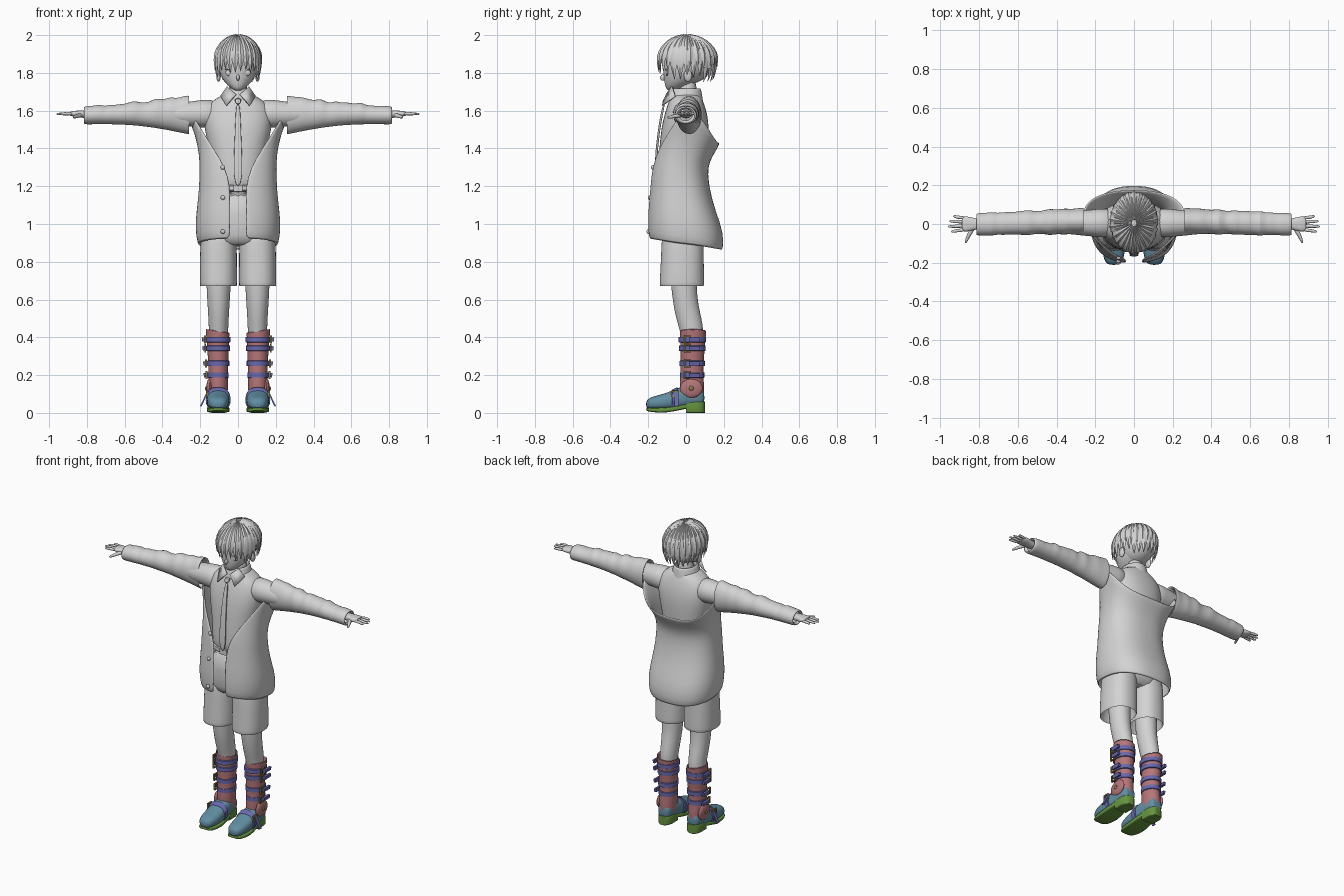
import bpy, bmesh, math, random
from mathutils import Vector, Matrix

random.seed(4)
if "Cube" in bpy.data.objects:
    bpy.data.objects.remove(bpy.data.objects["Cube"])


def material(name, *rgb):
    m = bpy.data.materials.new(name)
    m.use_nodes = True
    m.diffuse_color = (*rgb, 1)
    m.node_tree.nodes["Principled BSDF"].inputs["Base Color"].default_value = (*rgb, 1)
    return m


GREY = material("plain grey", .65, .65, .65)
PINK = material("dusty pink leather", .46, .18, .19)
BLUE = material("violet blue strap", .14, .14, .42)
TEAL = material("teal leather", .12, .27, .36)
GREEN = material("green sole", .13, .3, .05)
OLIVE = material("olive buckle", .25, .21, .06)
SIDES = (("left", 1), ("right", -1))
built = []


def finish(name, bm, mat, sub=0):
    bmesh.ops.recalc_face_normals(bm, faces=bm.faces)
    mesh = bpy.data.meshes.new(name)
    bm.to_mesh(mesh)
    bm.free()
    mesh.materials.append(mat)
    ob = bpy.data.objects.new(name, mesh)
    bpy.context.scene.collection.objects.link(ob)
    if sub:
        ob.modifiers.new("smooth", 'SUBSURF').levels = sub
        ob.modifiers["smooth"].render_levels = sub
    built.append(ob)
    return ob


def power(c, e):
    return math.copysign(abs(c) ** (2 / e), c)


def bridge(bm, rows, closed=True):
    for lower, upper in zip(rows, rows[1:]):
        n = len(lower)
        for i in range(n if closed else n - 1):
            j = (i + 1) % n
            bm.faces.new((lower[i], lower[j], upper[j], upper[i]))


def loft(name, rings, mat, axis="z", s=1, e=2, n=24, caps=True, sub=1):
    """Rings are (position on axis, centre a, centre b, radius a, radius b)."""
    bm = bmesh.new()
    rows = []
    for p, ca, cb, ra, rb in rings:
        row = []
        for i in range(n):
            t = math.tau * i / n
            a, b = ca + ra * power(math.cos(t), e), cb + rb * power(math.sin(t), e)
            x, y, z = {"z": (a, b, p), "x": (p, a, b), "y": (a, p, b)}[axis]
            row.append(bm.verts.new((x * s, y, z)))
        rows.append(row)
    bridge(bm, rows)
    if caps:
        bm.faces.new(rows[0])
        bm.faces.new(rows[-1])
    return finish(name, bm, mat, sub)


def ball(name, loc, radii, mat, s=1):
    bm = bmesh.new()
    bmesh.ops.create_uvsphere(bm, u_segments=20, v_segments=12, radius=1)
    loc = Vector((loc[0] * s, loc[1], loc[2]))
    bmesh.ops.transform(bm, verts=bm.verts, matrix=Matrix.LocRotScale(loc, None, Vector(radii)))
    return finish(name, bm, mat)


def box(name, loc, size, mat, s=1, tilt=0):
    bm = bmesh.new()
    bmesh.ops.create_cube(bm, size=1)
    turn = Matrix.Rotation(tilt * s, 3, "Y").to_quaternion()
    loc = Vector((loc[0] * s, loc[1], loc[2]))
    bmesh.ops.transform(bm, verts=bm.verts, matrix=Matrix.LocRotScale(loc, turn, Vector(size)))
    return finish(name, bm, mat)


def frame(name, loc, width, height, mat, s=1):
    """Rectangular buckle facing sideways."""
    for part, dy, dz, sy, sz in (("front", -1, 0, 0, 1), ("back", 1, 0, 0, 1),
                                 ("top", 0, 1, 1, 0), ("bottom", 0, -1, 1, 0)):
        box(f"{name}_{part}", (loc[0], loc[1] + dy * width / 2, loc[2] + dz * height / 2),
            (.01, .007 + sy * width, .007 + sz * height), mat, s)


# Head and face
loft("head", [(1.705, 0, -.075, .015, .02), (1.72, 0, -.058, .04, .05), (1.75, 0, -.035, .072, .08),
              (1.79, 0, -.01, .097, .11), (1.84, 0, 0, .105, .12), (1.9, 0, 0, .105, .125),
              (1.95, 0, 0, .08, .1), (1.97, 0, 0, .04, .05)], GREY)
loft("neck", [(1.6, 0, .01, .06, .055), (1.68, 0, .005, .05, .05), (1.77, 0, .01, .05, .05)], GREY)
ball("nose", (0, -.122, 1.775), (.009, .015, .016), GREY)
for side, s in SIDES:
    ball(side + "_eye", (.045, -.1, 1.8), (.022, .008, .016), GREY, s)
    box(side + "_eyelash", (.045, -.108, 1.818), (.045, .008, .005), GREY, s)
    ball(side + "_ear", (.103, .01, 1.785), (.012, .022, .032), GREY, s)

# Hair cap with the face left open, then tapered locks
CROWN = Vector((0, .005, 1.868))
bm = bmesh.new()
bmesh.ops.create_uvsphere(bm, u_segments=32, v_segments=20, radius=1)
bmesh.ops.transform(bm, verts=bm.verts, matrix=Matrix.LocRotScale(CROWN, None, Vector((.114, .142, .128))))
bmesh.ops.delete(bm, geom=[v for v in bm.verts if v.co.z < 1.85 and v.co.y < -.015], context='VERTS')
finish("hair_cap", bm, GREY)


def lock(bm, angle, end, width, lift):
    rows = []
    out = Vector((math.cos(angle), math.sin(angle), 0))
    across = Vector((-out.y, out.x, 0))
    steps = 9
    for k in range(steps + 1):
        t = k / steps
        phi = .12 + (end - .12) * t
        bulge = math.sin(min(phi, 1.57 + (phi - 1.57) * .5)) * (1 + lift * t)
        mid = CROWN + Vector((.114 * bulge * out.x, .147 * bulge * out.y, .129 * math.cos(phi)))
        w = width * (math.sin(phi) if phi < 1.5 else 1) * min(1, (1 - t) * 2.6 + .03)
        thick = .009 * min(1, (1 - t) * 3 + .1)
        normal = (mid - CROWN).normalized()
        rows.append([bm.verts.new(c) for c in (mid + across * w, mid + normal * thick,
                                              mid - across * w, mid - normal * thick)])
    bridge(bm, rows)
    bm.faces.new(rows[0])
    bm.faces.new(rows[-1])


bm = bmesh.new()
count = 26
for i in range(count):
    angle = math.tau * i / count
    frontness = -math.sin(angle)
    end = 2.05 if frontness > .6 else 2.4 if frontness > -.5 else 2.6
    lock(bm, angle, end + random.uniform(-.12, .12), .023, .05)
    if frontness < .2:
        lock(bm, angle + .12, random.uniform(1.8, 2.1), .022, .1)
finish("hair_locks", bm, GREY)

# Shirt, collar and tie
loft("shirt_body", [(1.17, 0, -.015, .128, .115), (1.21, 0, -.02, .14, .13), (1.28, 0, -.02, .138, .13),
                    (1.4, 0, -.012, .155, .13), (1.5, 0, -.005, .178, .128), (1.58, 0, 0, .185, .115),
                    (1.64, 0, 0, .16, .095), (1.68, 0, 0, .09, .08), (1.69, 0, 0, .06, .06)], GREY, e=2.3)
loft("collar_band", [(1.655, 0, -.005, .09, .095), (1.71, 0, 0, .07, .082), (1.725, 0, 0, .062, .074),
                     (1.69, 0, 0, .058, .07)], GREY, caps=False)
for side, s in SIDES:
    bm = bmesh.new()
    corners = ((.008, -.1, 1.685), (.055, -.07, 1.725), (.09, -.055, 1.675), (.06, -.122, 1.625))
    bm.faces.new([bm.verts.new((x * s, y, z)) for x, y, z in corners])
    finish(side + "_collar_wing", bm, GREY).modifiers.new("thickness", 'SOLIDIFY').thickness = .008
    loft(side + "_shirt_sleeve", [(.1, .005, 1.58, .08, .08), (.18, .005, 1.585, .075, .075),
                                  (.3, .005, 1.58, .06, .062), (.4, 0, 1.58, .05, .05)], GREY, "x", s)
loft("tie_blade", [(1.2, 0, -.16, .004, .004), (1.24, 0, -.163, .026, .006), (1.4, 0, -.156, .02, .006),
                   (1.55, 0, -.136, .014, .006), (1.64, 0, -.115, .01, .006)], GREY, e=4)
loft("tie_knot", [(1.63, 0, -.118, .011, .011), (1.67, 0, -.108, .021, .012)], GREY, e=4)

# Belt, shorts and legs
loft("belt", [(1.17, 0, -.017, .137, .126), (1.175, 0, -.017, .142, .132), (1.205, 0, -.017, .142, .132),
              (1.21, 0, -.017, .137, .126)], GREY, e=2.3)
box("belt_buckle", (0, -.15, 1.19), (.05, .012, .035), GREY)
loft("shorts_seat", [(.88, 0, -.02, .16, .1), (.93, 0, -.02, .185, .117), (1.05, 0, -.017, .165, .125),
                     (1.18, 0, -.015, .13, .115)], GREY, e=2.4)
for side, s in SIDES:
    loft(side + "_shorts_leg", [(1, .1, -.015, .09, .11), (.9, .103, -.018, .097, .112),
                                (.78, .104, -.02, .099, .115), (.675, .104, -.022, .1, .119),
                                (.67, .104, -.022, .097, .117), (.675, .104, -.022, .092, .11),
                                (.8, .1, -.02, .08, .09)], GREY, s=s, e=2.3)
    loft(side + "_leg", [(.36, .105, .035, .05, .056), (.43, .103, .032, .051, .062),
                         (.5, .103, .015, .054, .068), (.58, .103, -.003, .059, .066),
                         (.68, .103, -.012, .065, .068), (.8, .1, -.015, .07, .075)], GREY, s=s)

# Open jacket slipped off the shoulders: hem to neckline
jacket_rows = ((.92, .86, .208, -.193, .19, .04, 0), (1, .95, .222, -.2, .195, .04, 0),
               (1.1, 1.07, .212, -.195, .15, .04, 0), (1.2, 1.17, .2, -.185, .122, .04, 0),
               (1.3, 1.27, .198, -.18, .108, .065, 0), (1.4, 1.33, .2, -.165, .118, .125, 0),
               (1.48, 1.39, .22, -.145, .152, .18, .04), (1.55, 1.43, .265, -.1, .175, .245, .1))
bm = bmesh.new()
rows = []
for z_front, z_back, rx, front, back, edge, lift in jacket_rows:
    start = math.asin((edge / rx) ** 1.2)
    row = []
    for i in range(41):
        t = start + (math.tau - 2 * start) * i / 40
        blend = (1 - math.cos(t)) / 2
        z = z_front + (z_back - z_front) * blend + lift * math.sin(t) ** 4
        y = (front + back) / 2 - (back - front) / 2 * power(math.cos(t), 2.4)
        row.append(bm.verts.new((rx * power(math.sin(t), 2.4), y, z)))
    rows.append(row)
bridge(bm, rows, closed=False)
jacket = finish("jacket_body", bm, GREY)
shell = jacket.modifiers.new("thickness", 'SOLIDIFY')
shell.thickness, shell.offset = .012, 0
jacket.modifiers.new("smooth", 'SUBSURF').levels = 1
for z, y in ((.96, -.2), (1.14, -.193), (1.3, -.176)):
    ball("jacket_button", (-.08, y, z), (.012, .009, .012), GREY)

# Creased sleeves and hands
for side, s in SIDES:
    rings = [(.3, .015, 1.575, .055, .085), (.262, .017, 1.577, .062, .094)]
    for k in range(22):
        t = k / 21
        crease = random.uniform(-.005, .005) if 0 < k < 19 else 0
        high = .104 - .056 * t + crease - .012 * math.sin(math.pi * t)
        rings.append((.255 + .555 * t, .018 * (1 - t) - .002, 1.577 + .008 * math.sin(math.pi * t) - .002 * t + crease,
                      .068 - .01 * t + crease, high))
    rings += [(.82, -.002, 1.575, .05, .042), (.8, -.002, 1.577, .035, .03)]
    loft(side + "_jacket_sleeve", rings, GREY, "x", s, caps=False)
    loft(side + "_palm", [(.76, 0, 1.58, .026, .024), (.82, 0, 1.581, .028, .02),
                          (.86, 0, 1.584, .04, .016), (.895, 0, 1.584, .04, .012)], GREY, "x", s, e=2.5)
    for finger, y, tip in (("index", -.03, .945), ("middle", -.01, .962), ("ring", .011, .955), ("little", .031, .935)):
        loft(f"{side}_{finger}_finger", [(.87, y, 1.584, .01, .01), (.92, y * 1.15, 1.584, .009, .009),
                                         (tip - .006, y * 1.3, 1.582, .007, .006),
                                         (tip, y * 1.3, 1.582, .003, .003)], GREY, "x", s, n=10)
    loft(side + "_thumb", [(-.01, .825, 1.578, .016, .013), (-.05, .85, 1.572, .013, .011),
                           (-.09, .868, 1.565, .008, .008), (-.1, .871, 1.564, .003, .003)], GREY, "y", s, n=10)

# Buckled boots
for side, s in SIDES:
    loft(side + "_shoe", [(-.212, .105, .045, .022, .016), (-.195, .105, .05, .046, .032),
                          (-.14, .105, .055, .059, .04), (-.08, .105, .064, .061, .05),
                          (-.03, .105, .08, .057, .06), (.03, .105, .088, .05, .06),
                          (.08, .105, .085, .044, .052), (.098, .105, .08, .03, .035)], TEAL, "y", s, e=2.4)
    loft(side + "_sole", [(-.212, .105, .02, .028, .007), (-.19, .105, .015, .052, .012),
                          (-.1, .105, .014, .064, .014), (-.04, .105, .027, .055, .013),
                          (.03, .105, .04, .05, .014)], GREEN, "y", s, e=5)
    loft(side + "_heel", [(0, .105, .03, .046, .03), (.06, .105, .03, .046, .03),
                          (.085, .105, .03, .038, .03), (.1, .105, .03, .02, .03)], GREEN, "y", s, e=8, sub=0)
    boot = loft(side + "_boot_shaft", [(.07, .105, .035, .048, .06), (.13, .105, .032, .053, .068),
                                       (.2, .105, .03, .051, .059), (.3, .105, .033, .055, .063),
                                       (.4, .107, .037, .06, .068), (.435, .108, .037, .065, .071),
                                       (.437, .108, .037, .059, .066), (.39, .107, .037, .05, .06)],
                PINK, s=s, caps=False)
    for v in boot.data.vertices:
        if v.co.z > .42:
            v.co.z += .16 * (v.co.x * s - .11)
    ball(side + "_ankle_flap", (.152, .028, .13), (.016, .06, .05), PINK, s)
    ball(side + "_ankle_stud", (.168, .028, .13), (.006, .012, .012), OLIVE, s)
    for k, z in enumerate((.2, .262, .342, .388)):
        rx, ry = .056 + (z - .2) * .05, .064 + (z - .2) * .05
        loft(f"{side}_shin_strap_{k}", [(z - .015, .105, .033, rx - .004, ry - .004), (z - .013, .105, .033, rx, ry),
                                        (z + .013, .105, .033, rx, ry), (z + .015, .105, .033, rx - .004, ry - .004)],
             BLUE, s=s, sub=0)
        frame(f"{side}_shin_buckle_{k}", (.11 + rx, .008, z), .03, .036, OLIVE, s)
        box(f"{side}_strap_tail_{k}", (.118 + rx, .045, z), (.014, .06, .022), BLUE, s, .15)
    loft(side + "_instep_strap", [(-.075, .105, .066, .063, .053), (-.072, .105, .068, .066, .056),
                                  (-.048, .105, .075, .064, .061), (-.045, .105, .076, .06, .058)],
         BLUE, "y", s, e=2.4, sub=0)
    frame(side + "_instep_buckle", (.165, -.06, .1), .032, .03, OLIVE, s)
    box(side + "_instep_strap_tail", (.178, -.05, .075), (.008, .022, .09), BLUE, s, -.45)

# Smooth shading with sharp edges kept
bpy.ops.object.select_all(action='DESELECT')
for ob in built:
    ob.select_set(True)
bpy.context.view_layer.objects.active = built[0]
bpy.ops.object.shade_smooth_by_angle(angle=math.radians(45))
